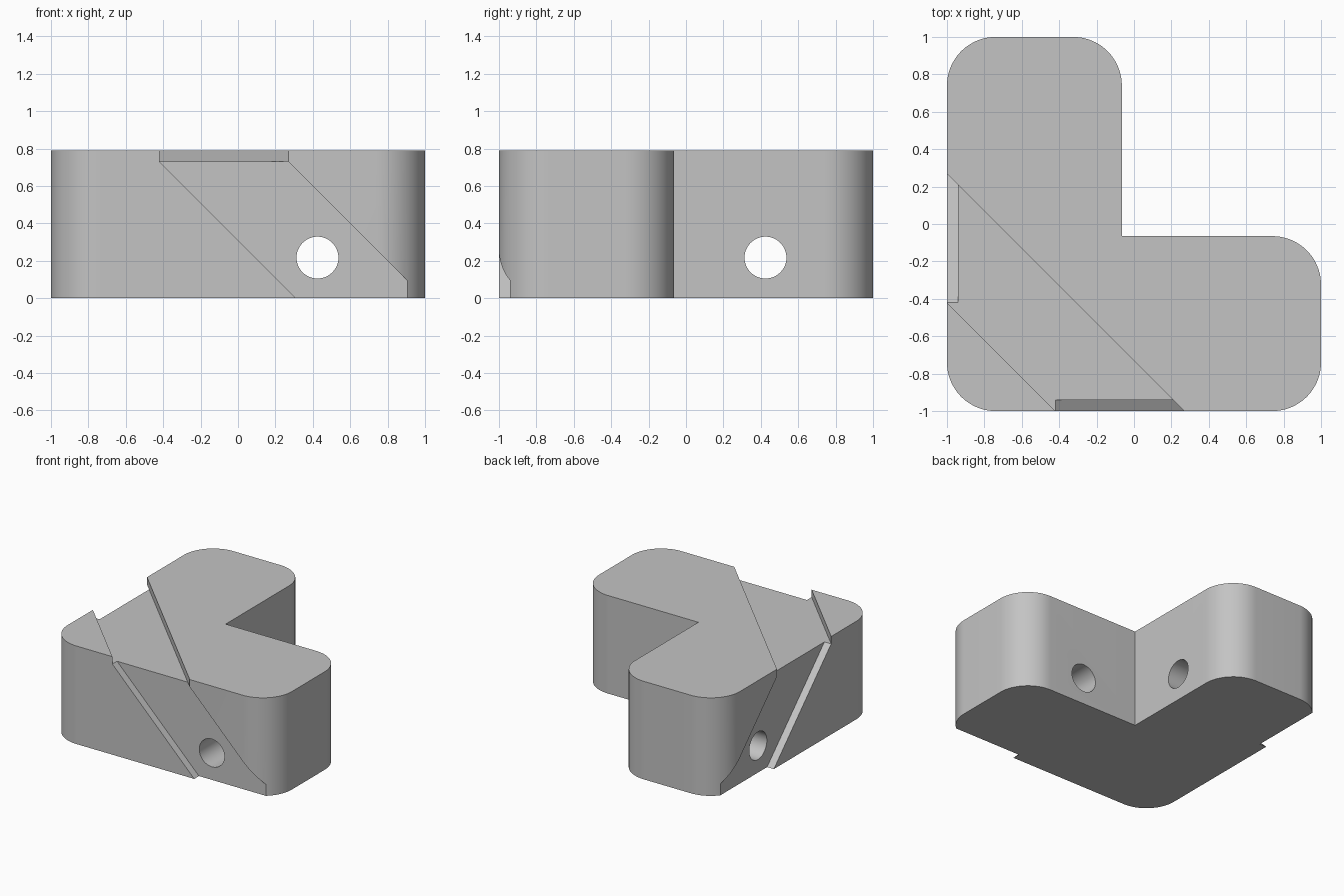
import bpy, bmesh, math
from mathutils import Vector

cube = bpy.data.objects.get("Cube")
if cube:
    bpy.data.objects.remove(cube, do_unlink=True)

HEIGHT, INNER, RADIUS, DEPTH = 0.79, -0.065, 0.26, 0.06
FLOOR = HEIGHT - DEPTH          # level of the strap groove on top
SEGMENTS = 20

grey = bpy.data.materials.new("neutral grey")
grey.use_nodes = True
colour = (0.55, 0.55, 0.55, 1)
grey.diffuse_color = colour
grey.node_tree.nodes["Principled BSDF"].inputs["Base Color"].default_value = colour


def prism(name, outline, start, end, place):
    """Extrude a 2D outline from start to end; place maps (u, v, w) to xyz."""
    bm = bmesh.new()
    face = bm.faces.new([bm.verts.new(place(u, v, start)) for u, v in outline])
    move = Vector(place(0, 0, end)) - Vector(place(0, 0, start))
    grown = bmesh.ops.extrude_face_region(bm, geom=[face], use_keep_orig=True)
    bmesh.ops.translate(bm, vec=move, verts=[v for v in grown["geom"] if isinstance(v, bmesh.types.BMVert)])
    bmesh.ops.recalc_face_normals(bm, faces=bm.faces[:])
    mesh = bpy.data.meshes.new(name)
    bm.to_mesh(mesh)
    bm.free()
    mesh.materials.append(grey)
    obj = bpy.data.objects.new(name, mesh)
    bpy.context.collection.objects.link(obj)
    return obj


def rounded_corner(x, y, sx, sy, first_angle):
    """Quarter arc at a corner, sx and sy pointing outwards."""
    cx, cy = x - sx * RADIUS, y - sy * RADIUS
    angles = [first_angle + math.pi / 2 * i / SEGMENTS for i in range(SEGMENTS + 1)]
    return [(cx + RADIUS * math.cos(a), cy + RADIUS * math.sin(a)) for a in angles]


def upright(u, v, w):
    return (u, v, w)


def front(u, v, w):
    return (u, w, v)


def side(u, v, w):
    return (w, u, v)


# L-shaped block with rounded outer corners and a sharp inner corner
outline = (rounded_corner(-1, -1, -1, -1, math.pi)
           + rounded_corner(1, -1, 1, -1, 1.5 * math.pi)
           + rounded_corner(1, INNER, 1, 1, 0)
           + [(INNER, INNER)]
           + rounded_corner(INNER, 1, 1, 1, 0)
           + rounded_corner(-1, 1, -1, 1, math.pi / 2))
block = prism("corner_block", outline, 0, HEIGHT, upright)

# Diagonal strap groove across the top
low, high = -1.42, -0.73
band = [(-1.5, low + 1.5), (low + 1.5, -1.5), (high + 1.5, -1.5), (-1.5, high + 1.5)]
cutters = [prism("top_groove_cutter", band, FLOOR, 1, upright)]

# Slanted grooves and round holes, mirrored over the block's diagonal
near, far = low + 1, high + 1
slant = [(near, FLOOR), (near + 1, FLOOR - 1), (far + 1, FLOOR - 1), (far, FLOOR),
         (far - 0.07, FLOOR), (far - 0.07, FLOOR + 0.03), (near, FLOOR + 0.03)]
circle = [(0.425 + 0.112 * math.cos(math.tau * i / 48),
           0.217 + 0.112 * math.sin(math.tau * i / 48)) for i in range(48)]
for label, place in (("front", front), ("right", side)):
    cutters.append(prism(label + "_groove_cutter", slant, -1.2, DEPTH - 1, place))
    cutters.append(prism(label + "_hole_cutter", circle, -1.2, 0.1, place))

for cutter in cutters:
    cutter.hide_render = True
    cut = block.modifiers.new(cutter.name, "BOOLEAN")
    cut.operation = "DIFFERENCE"
    cut.solver = "EXACT"
    cut.object = cutter

# Bake the cuts and drop the cutters
graph = bpy.context.evaluated_depsgraph_get()
graph.update()
baked = bpy.data.meshes.new_from_object(block.evaluated_get(graph))
block.modifiers.clear()
block.data = baked
for cutter in cutters:
    bpy.data.objects.remove(cutter, do_unlink=True)

# Smooth rounded walls, sharp edges elsewhere
bpy.ops.object.select_all(action="DESELECT")
block.select_set(True)
bpy.context.view_layer.objects.active = block
bpy.ops.object.shade_smooth_by_angle(angle=math.radians(30))
